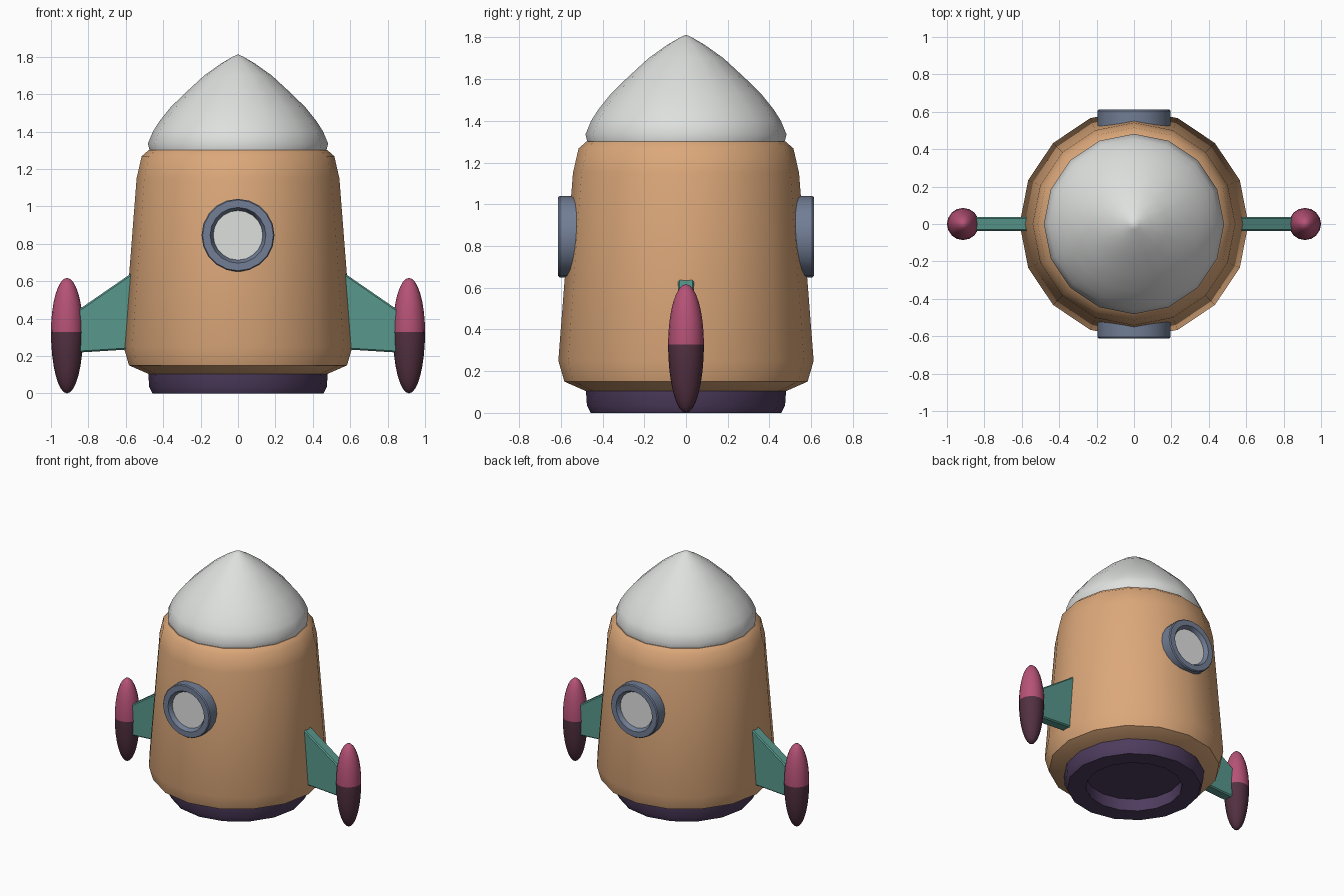
import bpy, bmesh, math
from mathutils import Matrix, Vector

if "Cube" in bpy.data.objects:
    bpy.data.objects.remove(bpy.data.objects["Cube"])


def material(name, rgb):
    # sRGB 0-255 to linear
    lin = [((c / 255 + 0.055) / 1.055) ** 2.4 for c in rgb]
    m = bpy.data.materials.new(name)
    m.diffuse_color = (*lin, 1)
    m.use_nodes = True
    m.node_tree.nodes["Principled BSDF"].inputs["Base Color"].default_value = m.diffuse_color
    return m


TAN = material("tan", (220, 168, 122))
WHITE = material("pale_grey", (222, 224, 222))
PURPLE = material("dark_purple", (78, 60, 94))
SLATE = material("slate_blue", (114, 126, 149))
TEAL = material("teal", (88, 152, 141))
PINK = material("pink", (182, 82, 118))
MAROON = material("dark_maroon", (82, 48, 64))


def finish(name, bm, mats, angle=40):
    bmesh.ops.recalc_face_normals(bm, faces=bm.faces)
    me = bpy.data.meshes.new(name)
    bm.to_mesh(me)
    bm.free()
    for m in mats:
        me.materials.append(m)
    ob = bpy.data.objects.new(name, me)
    bpy.context.collection.objects.link(ob)
    bpy.ops.object.select_all(action='DESELECT')
    ob.select_set(True)
    bpy.context.view_layer.objects.active = ob
    bpy.ops.object.shade_smooth_by_angle(angle=math.radians(angle))
    return ob


def lathe(profile, sides, matrix=Matrix()):
    # revolve (radius, height) points around z; zero radius makes a pole
    bm = bmesh.new()
    rings = []
    for r, z in profile:
        n = 1 if r == 0 else sides
        rings.append([bm.verts.new((r * math.cos(math.tau * i / sides),
                                    r * math.sin(math.tau * i / sides), z)) for i in range(n)])
    for a, b in zip(rings, rings[1:]):
        for i in range(sides):
            j = (i + 1) % sides
            quad = [a[i % len(a)], a[j % len(a)], b[j % len(b)], b[i % len(b)]]
            bm.faces.new(list(dict.fromkeys(quad)))
    bm.transform(matrix)
    return bm


# Hull
finish("hull", lathe([(0, 0.10), (0.47, 0.10), (0.583, 0.15), (0.612, 0.25), (0.542, 1.15),
                      (0.515, 1.268), (0.478, 1.30), (0, 1.30)], 16), [TAN])

# Nose cone
finish("nose_cone", lathe([(0, 1.29), (0.47, 1.29), (0.482, 1.335), (0.455, 1.40), (0.42, 1.455),
                           (0.36, 1.53), (0.28, 1.608), (0.18, 1.70), (0.09, 1.764),
                           (0.03, 1.799), (0, 1.813)], 16), [WHITE])

# Engine nozzle with a recessed underside
finish("engine_nozzle", lathe([(0, 0.09), (0.33, 0.09), (0.33, 0), (0.457, 0), (0.475, 0.035),
                               (0.48, 0.11), (0, 0.11)], 16), [PURPLE], 30)

# Portholes, front and back
for label, turn in (("front", 0), ("back", math.pi)):
    place = (Matrix.Rotation(turn, 4, 'Z') @ Matrix.Translation((0, 0, 0.845))
             @ Matrix.Rotation(math.pi / 2, 4, 'X'))
    finish(label + "_window_frame",
           lathe([(0.195, 0.48), (0.195, 0.605), (0.189, 0.613), (0.149, 0.613),
                  (0.13, 0.58), (0.13, 0.48)], 20, place), [SLATE], 30)
    finish(label + "_window_glass", lathe([(0, 0.584), (0.134, 0.584)], 20, place), [WHITE])

# Fins and side pods, left and right
for label, s in (("right", 1), ("left", -1)):
    bm = bmesh.new()
    outline = [(0.50, 0.24), (0.87, 0.217), (0.87, 0.435), (0.50, 0.69)]
    face = bm.faces.new([bm.verts.new((s * x, -0.038, z)) for x, z in outline])
    ext = bmesh.ops.extrude_face_region(bm, geom=[face])
    bmesh.ops.translate(bm, vec=Vector((0, 0.076, 0)),
                        verts=[v for v in ext["geom"] if isinstance(v, bmesh.types.BMVert)])
    long_edges = [e for e in bm.edges
                  if abs(e.verts[0].co.y - e.verts[1].co.y) < 1e-4
                  and abs(e.verts[0].co.x - e.verts[1].co.x) > 0.1]
    bmesh.ops.bevel(bm, geom=long_edges, offset=0.008, segments=1, affect='EDGES')
    finish(label + "_fin", bm, [TEAL], 30)

    # Spindle pod, dark below its widest ring
    mid, top, steps = 0.328, 0.617, 8
    prof = []
    for k in range(-steps, steps + 1):
        a = math.pi / 2 * k / steps
        z = mid + math.sin(a) * ((top - mid) if k > 0 else mid)
        prof.append((0 if abs(k) == steps else 0.086 * math.cos(a), z))
    bm = lathe(prof, 16, Matrix.Translation((s * 0.914, 0, 0)))
    for f in bm.faces:
        f.material_index = 1 if f.calc_center_median().z < mid else 0
    finish(label + "_pod", bm, [PINK, MAROON], 60)
